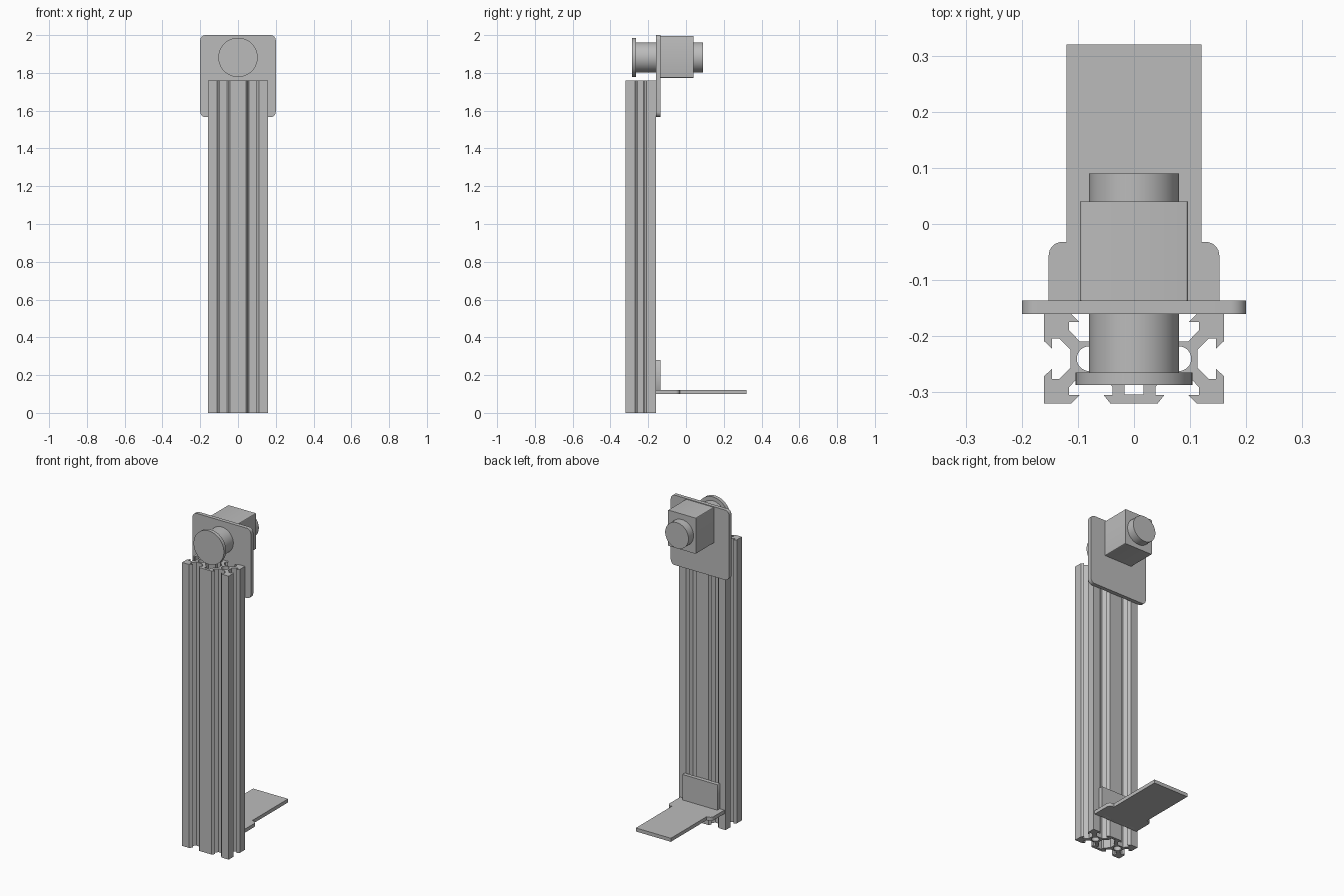
import bpy
import math
from mathutils import Matrix

cube = bpy.data.objects.get("Cube")
if cube:
    bpy.data.objects.remove(cube, do_unlink=True)

grey = bpy.data.materials.new("plain grey")
grey.use_nodes = True
grey.diffuse_color = (0.5, 0.5, 0.5, 1)
grey.node_tree.nodes["Principled BSDF"].inputs["Base Color"].default_value = (0.5, 0.5, 0.5, 1)


def prism(name, loops, low, high, matrix=None, smooth=False):
    """Extrude closed outlines (inner ones become holes) from low to high."""
    curve = bpy.data.curves.new(name, 'CURVE')
    curve.dimensions = '2D'
    curve.fill_mode = 'BOTH'
    curve.extrude = (high - low) / 2
    for loop in loops:
        spline = curve.splines.new('POLY')
        spline.points.add(len(loop) - 1)
        for point, (x, y) in zip(spline.points, loop):
            point.co = (x, y, 0, 1)
        spline.use_cyclic_u = True
    temp = bpy.data.objects.new(name + " outline", curve)
    mesh = bpy.data.meshes.new_from_object(temp)
    bpy.data.objects.remove(temp)
    bpy.data.curves.remove(curve)
    mesh.transform(Matrix.Translation((0, 0, (low + high) / 2)))
    if matrix:
        mesh.transform(matrix)
    mesh.materials.clear()
    mesh.materials.append(grey)
    mesh.name = name
    obj = bpy.data.objects.new(name, mesh)
    bpy.context.collection.objects.link(obj)
    # Weld the caps to the walls
    bpy.context.view_layer.objects.active = obj
    bpy.ops.object.select_all(action='DESELECT')
    obj.select_set(True)
    bpy.ops.object.mode_set(mode='EDIT')
    bpy.ops.mesh.select_all(action='SELECT')
    bpy.ops.mesh.remove_doubles(threshold=0.0001)
    bpy.ops.mesh.normals_make_consistent(inside=False)
    bpy.ops.object.mode_set(mode='OBJECT')
    if smooth:
        bpy.ops.object.shade_smooth_by_angle(angle=math.radians(30))
    return obj


def circle(cx, cy, r, count=64):
    steps = [2 * math.pi * i / count for i in range(count)]
    return [(cx + r * math.cos(a), cy + r * math.sin(a)) for a in steps]


def rounded(x0, x1, y0, y1, r, count=8):
    """Rectangle outline with rounded corners."""
    points = []
    centres = [(x1 - r, y1 - r), (x0 + r, y1 - r), (x0 + r, y0 + r), (x1 - r, y0 + r)]
    for quarter, (cx, cy) in enumerate(centres):
        for i in range(count + 1):
            a = math.pi / 2 * (quarter + i / count)
            points.append((cx + r * math.cos(a), cy + r * math.sin(a)))
    return points


def four_way(quarter, cy):
    """Mirror a first-quadrant path into a full outline centred on y = cy."""
    half = quarter + [(-x, y) for x, y in reversed(quarter)]
    full = half + [(-x, -y) for x, y in half]
    return [(x, y + cy) for x, y in full]


# Slotted aluminium column
slots = [(.113, .016), (.133, .036), (.146, .036), (.146, .018), (.16, .031), (.16, .08),
         (.112, .08), (.097, .065), (.116, .065), (.116, .051), (.097, .031), (.057, .031),
         (.038, .05), (.038, .065), (.054, .065), (.042, .08)]
cavity = [(.045, .017), (.017, .045), (.017, .064)]
axis_y = -0.24
prism("slotted_column",
      [four_way(slots, axis_y), four_way(cavity, axis_y),
       circle(-.08, axis_y, .022, 32), circle(.08, axis_y, .022, 32)],
      0, 1.76, smooth=True)

# Parts drawn in the x-z plane and extruded along y
upright = Matrix(((1, 0, 0, 0), (0, 0, 1, 0), (0, 1, 0, 0), (0, 0, 0, 1)))
shaft_z = 1.882
prism("motor_plate", [rounded(-.2, .2, 1.566, 2, .028)], -.16, -.136, upright, True)
prism("motor_body", [rounded(-.096, .096, 1.774, 1.996, .004, 3)], -.136, .04, upright, True)
for name, radius, start, end in [("motor_rear_cap", .08, .04, .09),
                                 ("spool_drum", .08, -.265, -.16),
                                 ("spool_flange", .104, -.287, -.265)]:
    prism(name, [circle(0, shaft_z, radius)], start, end, upright, True)

# Foot bracket: back plate and a stepped shelf
prism("bracket_back_plate", [rounded(-.12, .12, .1, .28, .001, 1)], -.16, -.136, upright)
corner = [p for p in rounded(-.152, .152, -.26, -.032, .024) if p[0] > 0 and p[1] > -.1]
right_side = [(.152, -.16)] + corner + [(.12, -.032), (.12, .32)]
prism("bracket_shelf", [right_side + [(-x, y) for x, y in reversed(right_side)]],
      .1, .122, smooth=True)
